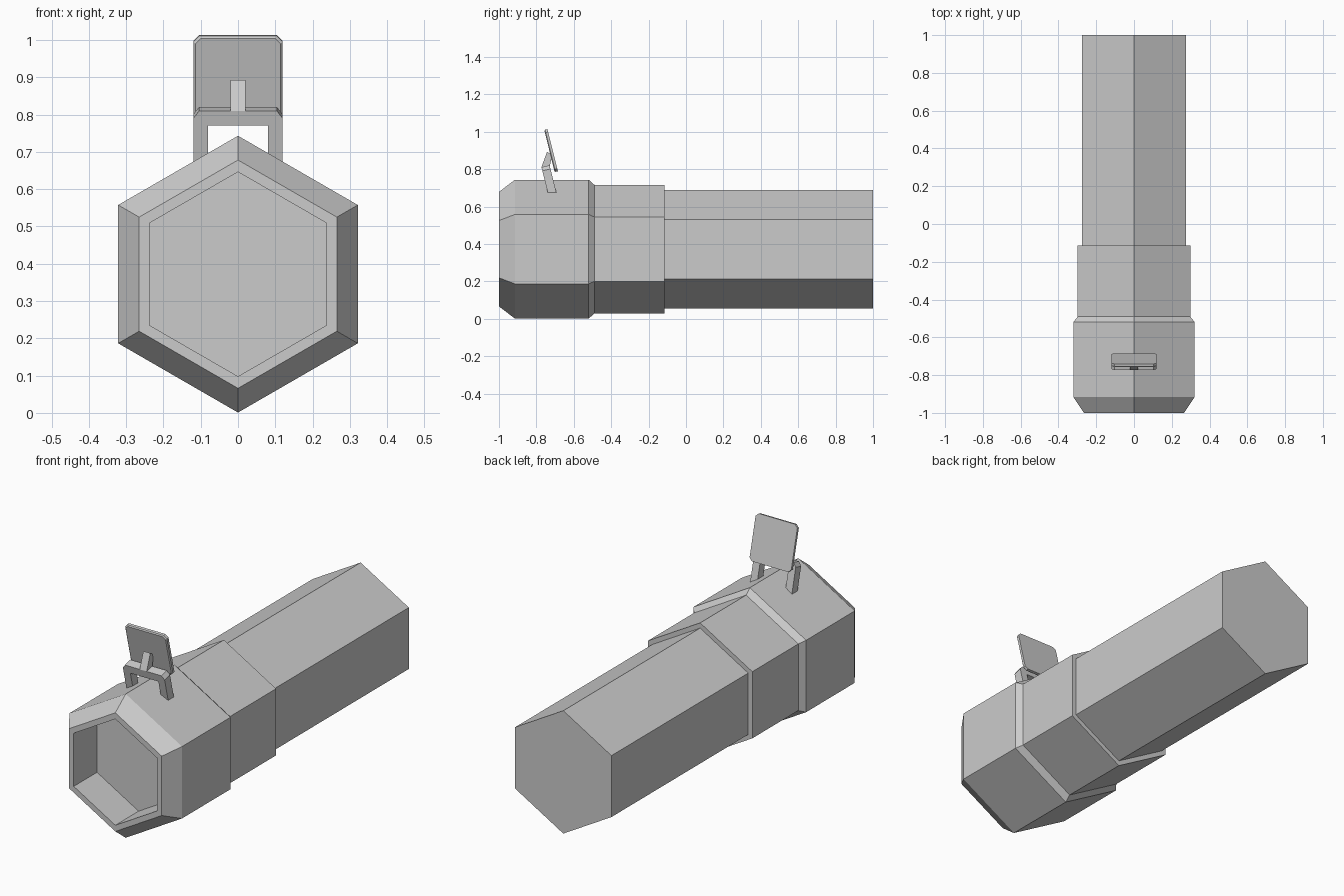
import bpy, bmesh, math
from mathutils import Vector

if "Cube" in bpy.data.objects:
    bpy.data.objects.remove(bpy.data.objects["Cube"])

CZ = 0.372  # height of the tube axis


def finish(name, bm):
    bmesh.ops.recalc_face_normals(bm, faces=bm.faces)
    me = bpy.data.meshes.new(name)
    bm.to_mesh(me)
    bm.free()
    ob = bpy.data.objects.new(name, me)
    bpy.context.collection.objects.link(ob)
    return ob


def loft(name, loops):
    """Skin a list of closed loops and cap both ends."""
    bm = bmesh.new()
    rings = [[bm.verts.new(p) for p in lp] for lp in loops]
    for a, b in zip(rings, rings[1:]):
        for i in range(len(a)):
            j = (i + 1) % len(a)
            bm.faces.new((a[i], a[j], b[j], b[i]))
    bm.faces.new(rings[0])
    bm.faces.new(rings[-1])
    return finish(name, bm)


def hexagon(y, r):
    return [(r * math.sin(math.pi / 3 * i), y, CZ + r * math.cos(math.pi / 3 * i))
            for i in range(6)]


def hex_tube(name, profile):
    return loft(name, [hexagon(y, r) for y, r in profile])


# Hexagonal housing with recessed front, stepped down in sections
hex_tube("front_housing", [(-0.81, 0.274), (-1.0, 0.274), (-1.0, 0.306), (-0.915, 0.371),
                           (-0.52, 0.371), (-0.49, 0.344), (-0.115, 0.344)])
hex_tube("rear_tube", [(-0.16, 0.317), (1.0, 0.317)])

# Tilted frame shared by the bracket and plate
UP = Vector((0, -0.242, 0.970))
BACK = Vector((0, 0.970, 0.242))


def tilted(origin, pts, depth):
    o = Vector((0, *origin))
    return [o + Vector((x, 0, 0)) + UP * w + BACK * depth for x, w in pts]


def mirrored(half):
    return half + [(-x, w) for x, w in reversed(half)]


# Arched bracket standing on the housing
arch = mirrored([(0.08, -0.041), (0.08, -0.16), (0.119, -0.16), (0.119, -0.02), (0.104, 0.0)])
base = (-0.773, 0.81)
loft("arch_bracket", [tilted(base, arch, 0.0), tilted(base, arch, 0.045)])

# Short stem joining the bracket to the plate
stem = [(-0.773, 0.81), (-0.743, 0.893), (-0.715, 0.876), (-0.732, 0.80)]
loft("plate_stem", [[(x, y, z) for y, z in stem] for x in (-0.02, 0.02)])


# Tilted plate with clipped corners and a slight front chamfer
def plate_outline(inset):
    w, lo, hi, c = 0.119 - inset, inset, 0.232 - inset, 0.015
    return mirrored([(w - c, lo), (w, lo + c), (w, hi - c), (w - c, hi)])


plate = (-0.702, 0.784)
loft("tilted_plate", [tilted(plate, plate_outline(0.005), 0.0),
                      tilted(plate, plate_outline(0.0), 0.005),
                      tilted(plate, plate_outline(0.0), 0.018)])
